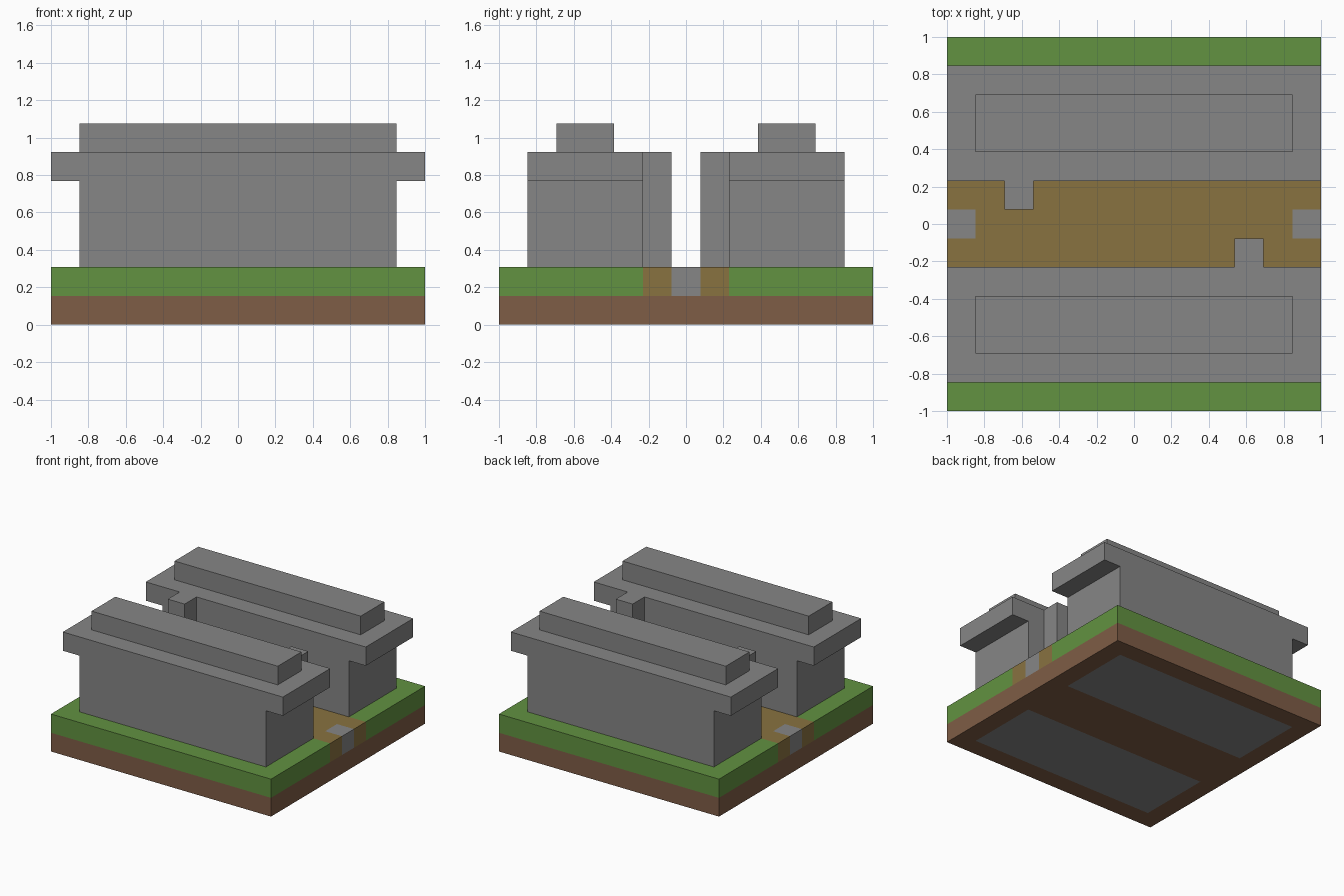
import bpy
import bmesh
from mathutils import Vector

if "Cube" in bpy.data.objects:
    bpy.data.objects.remove(bpy.data.objects["Cube"], do_unlink=True)

U = 2 / 13  # one building block; the base is 13 x 13 blocks


def make_material(name, rgb):
    lin = [((c / 255 + 0.055) / 1.055) ** 2.4 for c in rgb] + [1.0]
    mat = bpy.data.materials.new(name)
    mat.use_nodes = True
    mat.diffuse_color = lin
    bsdf = mat.node_tree.nodes["Principled BSDF"]
    bsdf.inputs["Base Color"].default_value = lin
    bsdf.inputs["Roughness"].default_value = 1.0
    return mat


STONE = make_material("grey stone", (134, 134, 134))
GRASS = make_material("green grass", (98, 146, 65))
SOIL = make_material("brown soil", (127, 93, 70))
PATH = make_material("tan path", (137, 114, 64))


def finish(name, bm, *mats):
    bmesh.ops.recalc_face_normals(bm, faces=bm.faces)
    mesh = bpy.data.meshes.new(name)
    bm.to_mesh(mesh)
    bm.free()
    for mat in mats:
        mesh.materials.append(mat)
    obj = bpy.data.objects.new(name, mesh)
    bpy.context.collection.objects.link(obj)
    return obj


def block_mesh(x, y, z):
    """Box spanning the given (low, high) ranges, in block units."""
    bm = bmesh.new()
    bmesh.ops.create_cube(bm, size=1)
    for v in bm.verts:
        v.co = Vector([U * r[c > 0] for r, c in zip((x, y, z), v.co)])
    return bm


def cut(bm, axis, places):
    """Slice all faces along planes across one axis."""
    normal = Vector((axis == 0, axis == 1, axis == 2))
    for p in places:
        geom = bm.verts[:] + bm.edges[:] + bm.faces[:]
        bmesh.ops.bisect_plane(bm, geom=geom, plane_co=normal * p * U, plane_no=normal)


def paint(bm, rule):
    """Give the second material to faces whose centre fits the rule."""
    for f in bm.faces:
        f.material_index = int(rule(f.calc_center_median() / U))


# Soil slab, with the stone footings showing on its underside
bm = block_mesh((-6.5, 6.5), (-6.5, 6.5), (0, 1))
cut(bm, 0, (-5.5, 5.5))
cut(bm, 1, (-5.5, -1.5, 1.5, 5.5))
paint(bm, lambda c: c.z < 0.1 and abs(c.x) < 5.5 and 1.5 < abs(c.y) < 5.5)
finish("soil_slab", bm, SOIL, STONE)

# Path through the middle, with a stone threshold at each end
bm = block_mesh((-6.5, 6.5), (-1.5, 1.5), (1, 2))
cut(bm, 0, (-5.5, 5.5))
cut(bm, 1, (-0.5, 0.5))
paint(bm, lambda c: abs(c.x) > 5.5 and abs(c.y) < 0.5)
finish("path", bm, PATH, STONE)


def wall_body_mesh():
    """T-shaped outline: wall below, overhanging eaves above."""
    half = [(5.5, 2), (5.5, 5), (6.5, 5), (6.5, 6)]
    outline = half + [(-x, z) for x, z in reversed(half)]
    bm = bmesh.new()
    face = bm.faces.new([bm.verts.new((x * U, 1.5 * U, z * U)) for x, z in outline])
    res = bmesh.ops.extrude_face_region(bm, geom=[face])
    moved = [g for g in res["geom"] if isinstance(g, bmesh.types.BMVert)]
    bmesh.ops.translate(bm, verts=moved, vec=(0, 4 * U, 0))
    return bm


# The two sides match, turned half way round the centre
for side, turn in (("back", 1), ("front", -1)):
    parts = [
        ("grass_strip", block_mesh((-6.5, 6.5), (1.5, 6.5), (1, 2)), GRASS),
        ("wall_and_eaves", wall_body_mesh(), STONE),
        ("roof_ridge", block_mesh((-5.5, 5.5), (2.5, 4.5), (6, 7)), STONE),
        ("buttress", block_mesh((-4.5, -3.5), (0.5, 1.5), (2, 6)), STONE),
    ]
    for name, bm, mat in parts:
        for v in bm.verts:
            v.co.x *= turn
            v.co.y *= turn
        finish(side + "_" + name, bm, mat)
